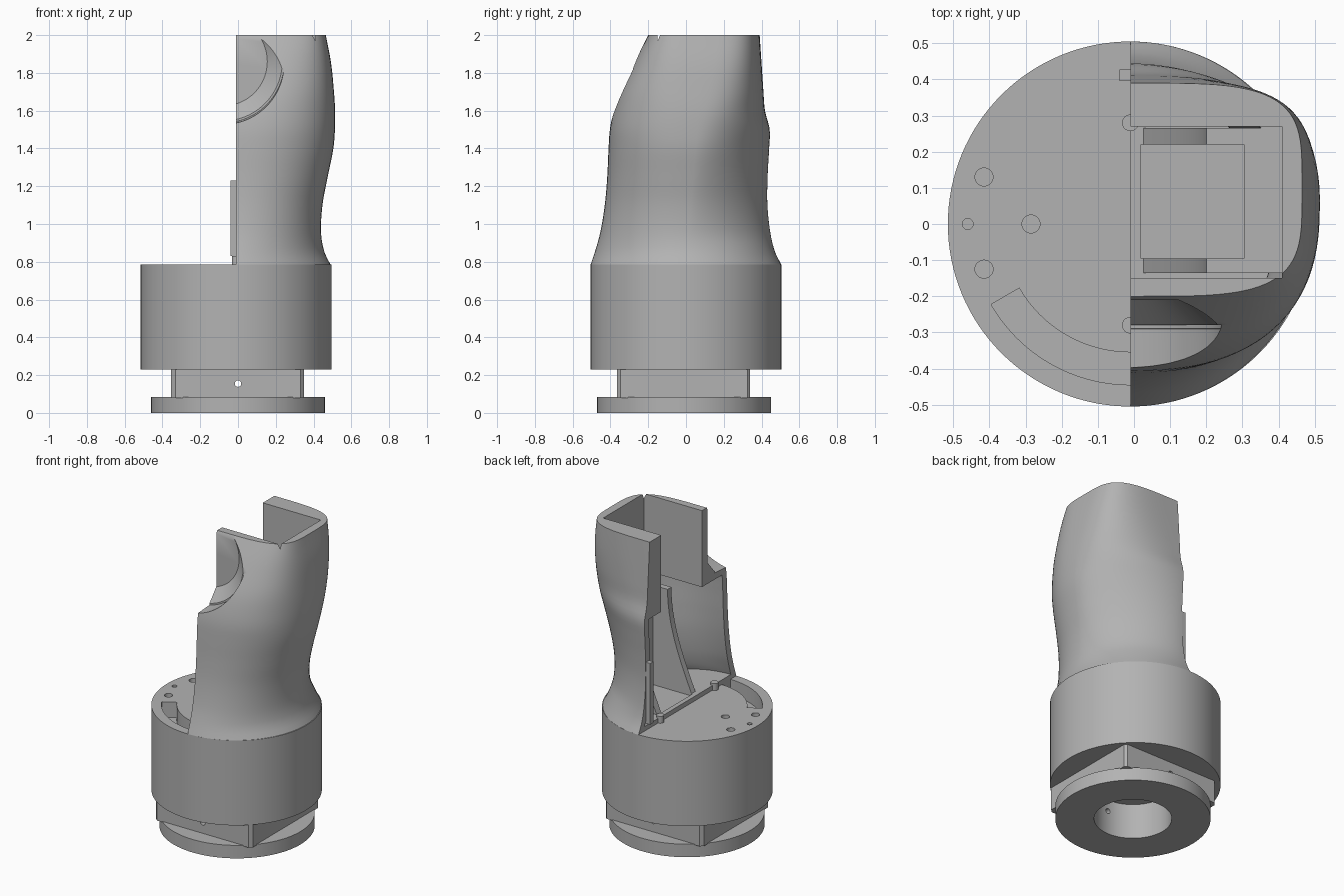
import bpy, bmesh, math
from math import pi, sin, cos
from mathutils import Vector

cube = bpy.data.objects.get("Cube")
if cube:
    bpy.data.objects.remove(cube, do_unlink=True)

grey = bpy.data.materials.new("plain grey")
grey.use_nodes = True
grey.diffuse_color = (0.45, 0.45, 0.45, 1)
grey.node_tree.nodes["Principled BSDF"].inputs["Base Color"].default_value = (0.45, 0.45, 0.45, 1)

CX = -0.01      # split plane and drum axis
DECK = 0.785    # top of the drum


def from_bmesh(name, bm):
    bmesh.ops.recalc_face_normals(bm, faces=bm.faces)
    mesh = bpy.data.meshes.new(name)
    bm.to_mesh(mesh)
    bm.free()
    mesh.materials.append(grey)
    ob = bpy.data.objects.new(name, mesh)
    bpy.context.collection.objects.link(ob)
    return ob


def box(name, lo, hi):
    bm = bmesh.new()
    bmesh.ops.create_cube(bm, size=1)
    for v in bm.verts:
        v.co = Vector([(a + b) / 2 + c * (b - a) for a, b, c in zip(lo, hi, v.co)])
    return from_bmesh(name, bm)


def rod(name, start, end, r1, r2=None, sides=64):
    """Cylinder or cone between two points."""
    start, end = Vector(start), Vector(end)
    axis = end - start
    bm = bmesh.new()
    bmesh.ops.create_cone(bm, cap_ends=True, segments=sides, radius1=r1,
                          radius2=r1 if r2 is None else r2, depth=axis.length)
    turn = axis.to_track_quat('Z', 'Y')
    for v in bm.verts:
        v.co = turn @ v.co + (start + end) / 2
    return from_bmesh(name, bm)


def prism(name, points, shift):
    """Flat outline pushed along a vector."""
    bm = bmesh.new()
    face = bm.faces.new([bm.verts.new(p) for p in points])
    grown = bmesh.ops.extrude_face_region(bm, geom=[face], use_keep_orig=True)["geom"]
    bmesh.ops.translate(bm, vec=shift, verts=[v for v in grown if isinstance(v, bmesh.types.BMVert)])
    return from_bmesh(name, bm)


def carve(ob, cutters, operation='DIFFERENCE'):
    """Cut with each cutter; the exact solver steps in if the first one changes nothing."""
    for cutter in cutters:
        before = len(ob.data.polygons), len(ob.data.vertices)
        for solver in ('MANIFOLD', 'EXACT'):
            mod = ob.modifiers.new("carve", 'BOOLEAN')
            mod.operation = operation
            mod.solver = solver
            mod.object = cutter
            bpy.context.view_layer.update()
            result = bpy.data.meshes.new_from_object(
                ob.evaluated_get(bpy.context.evaluated_depsgraph_get()))
            ob.modifiers.remove(mod)
            if result.polygons and (len(result.polygons), len(result.vertices)) != before:
                ob.data = result
                break
        bpy.data.objects.remove(cutter, do_unlink=True)


# Shell sections: height, side reach, front y, back y, squareness front, back
SECTIONS = [
    (0.785, 0.49, -0.505, 0.505, 2, 2),
    (0.85, 0.458, -0.483, 0.472, 2, 2),
    (0.95, 0.44, -0.455, 0.447, 2.1, 1.8),
    (1.1, 0.447, -0.43, 0.431, 2.2, 1.7),
    (1.25, 0.475, -0.417, 0.432, 2.3, 1.7),
    (1.4, 0.505, -0.41, 0.44, 2.4, 1.8),
    (1.5, 0.513, -0.403, 0.443, 2.5, 2.0),
    (1.6, 0.514, -0.383, 0.418, 2.6, 2.4),
    (1.7, 0.508, -0.35, 0.41, 2.8, 2.8),
    (1.85, 0.493, -0.28, 0.40, 3.2, 3.4),
    (2.0, 0.465, -0.2, 0.39, 4, 4),
]


def section(z):
    """Smoothly interpolated section at a height."""
    i = 0
    while i < len(SECTIONS) - 2 and SECTIONS[i + 1][0] < z:
        i += 1
    a, b = SECTIONS[i], SECTIONS[i + 1]
    p, n = SECTIONS[max(i - 1, 0)], SECTIONS[min(i + 2, len(SECTIONS) - 1)]
    h = b[0] - a[0]
    t = (z - a[0]) / h
    out = []
    for k in range(1, 6):
        ma = (b[k] - p[k]) / (b[0] - p[0]) * h
        mb = (n[k] - a[k]) / (n[0] - a[0]) * h
        out.append((2*t**3 - 3*t**2 + 1) * a[k] + (t**3 - 2*t**2 + t) * ma
                   + (3*t**2 - 2*t**3) * b[k] + (t**3 - t**2) * mb)
    return out


def half_loft(name, z0, z1, wall=0.0, rows=40, steps=48):
    """Half-round loft; with a wall thickness it becomes the inner cutter."""
    bm = bmesh.new()
    rings = []
    for r in range(rows + 1):
        z = z0 + (z1 - z0) * r / rows
        reach, front, back, nf, nb = section(z)
        mid = 0.1 * max(0, (z - DECK) / (2 - DECK))
        pts = []
        for s in range(steps + 1):
            a = -pi / 2 + pi * s / steps
            n, side = (nf, mid - front - wall) if a < 0 else (nb, back - mid - wall)
            x = CX + (reach - wall - CX) * max(cos(a), 0) ** (2 / n)
            y = mid + math.copysign(side * abs(sin(a)) ** (2 / n), a)
            pts.append((x, y, z))
        if wall:
            pts = [(-0.2, pts[0][1], z)] + pts + [(-0.2, pts[-1][1], z)]
        rings.append([bm.verts.new(p) for p in pts])
    count = len(rings[0])
    for low, high in zip(rings, rings[1:]):
        for i in range(count):
            j = (i + 1) % count
            bm.faces.new((low[i], low[j], high[j], high[i]))
    bm.faces.new(rings[0][::-1])
    bm.faces.new(rings[-1])
    return from_bmesh(name, bm)


# Lower cavity leaves a core with two curved fins either side of a shaft
cavity = half_loft("lower_cavity", 0.815, 1.5, wall=0.045)
curve = [(0.02 + 0.18 * sin(pi / 2 * i / 12), 0.8 + 0.65 * i / 12) for i in range(13)]
fin_side = [(0.6, 0.7), (0.02, 0.7)] + curve + [(0.2, 1.6), (0.6, 1.6)]
carve(cavity, [prism("core", [(x, -0.135, z) for x, z in fin_side], (0, 0.4, 0))])

# Half shell with its round scoop and hollowed front lip
shell = half_loft("half_shell", DECK, 2.0)
carve(shell, [
    cavity,
    box("upper_cavity", (-0.2, -0.15, 1.45), (0.41, 0.27, 2.1)),
    box("shaft", (0.02, -0.095, 0.8), (0.305, 0.22, 1.5)),
    rod("scoop", (-0.08, -0.7, 1.86), (-0.08, 0.7, 1.86), 0.24, sides=96),
    rod("lip", (-0.08, -0.65, 1.86), (-0.08, -0.28, 1.86), 0.35, 0.325, sides=96),
    rod("lip_floor", (-0.08, -0.29, 1.86), (-0.08, -0.21, 1.86), 0.326, 0.235, sides=96),
])

# Counterbored screw holes, front and back
for z in (1.765, 1.905):
    carve(shell, [
        rod("through", (0.35, -0.7, z), (0.35, 0.7, z), 0.028, sides=32),
        rod("front_bore", (0.35, -0.7, z), (0.35, -0.2, z), 0.055, sides=32),
        rod("back_bore", (0.35, 0.33, z), (0.35, 0.7, z), 0.055, sides=32),
    ])

# Small V notch in the top rim
carve(shell, [rod("notch", (0.3, -0.15, 2.0), (0.7, -0.15, 2.0), 0.028, sides=4)])

# Alignment tab on the split edge
box("edge_tab", (-0.04, 0.395, 0.83), (0.0, 0.428, 1.23))

# Drum with curved slot and deck holes
drum = rod("drum", (CX, 0, 0.23), (CX, 0, DECK), 0.505, sides=128)
arc = [math.radians(210 + 60 * i / 24) for i in range(25)]
outline = [(0.445, a) for a in arc] + [(0.355, a) for a in reversed(arc)]
cuts = [prism("slot", [(CX + r * cos(a), r * sin(a), DECK - 0.1) for r, a in outline], (0, 0, 0.2))]
for x, y, r in ((-0.415, 0.13, 0.025), (-0.415, -0.125, 0.025), (-0.46, 0, 0.015), (-0.285, 0, 0.025)):
    cuts.append(rod("deck_hole", (x, y, DECK - 0.08), (x, y, 0.9), r, sides=32))
carve(drum, cuts)

# Locating pegs on the split line
pegs = [rod("locating_peg", (CX, y, 0.75), (CX, y, 0.83), 0.023, sides=32) for y in (0.28, -0.28)]

# Squared neck with slightly rounded corners
neck = box("square_neck", (-0.355, -0.365, 0.08), (0.35, 0.34, 0.24))
carve(neck, [rod("corner_round", (0, -0.01, 0), (0, -0.01, 0.5), 0.485, sides=128)], 'INTERSECT')

# Bottom flange
flange = rod("bottom_flange", (0, -0.01, 0), (0, -0.01, 0.085), 0.46, sides=128)

# Central bore and cross pin holes
for part in (neck, flange):
    carve(part, [rod("bore", (0, -0.01, -0.1), (0, -0.01, 0.4), 0.23, sides=96)])
carve(neck, [
    rod("pin_x", (-0.6, -0.01, 0.155), (0.6, -0.01, 0.155), 0.017, sides=24),
    rod("pin_y", (0, -0.6, 0.155), (0, 0.6, 0.155), 0.017, sides=24),
])

# Smooth curved faces, keep machined edges crisp
bpy.ops.object.select_all(action='DESELECT')
for ob in [shell, drum, neck, flange] + pegs:
    ob.select_set(True)
    bpy.context.view_layer.objects.active = ob
bpy.ops.object.shade_smooth_by_angle(angle=math.radians(30))
